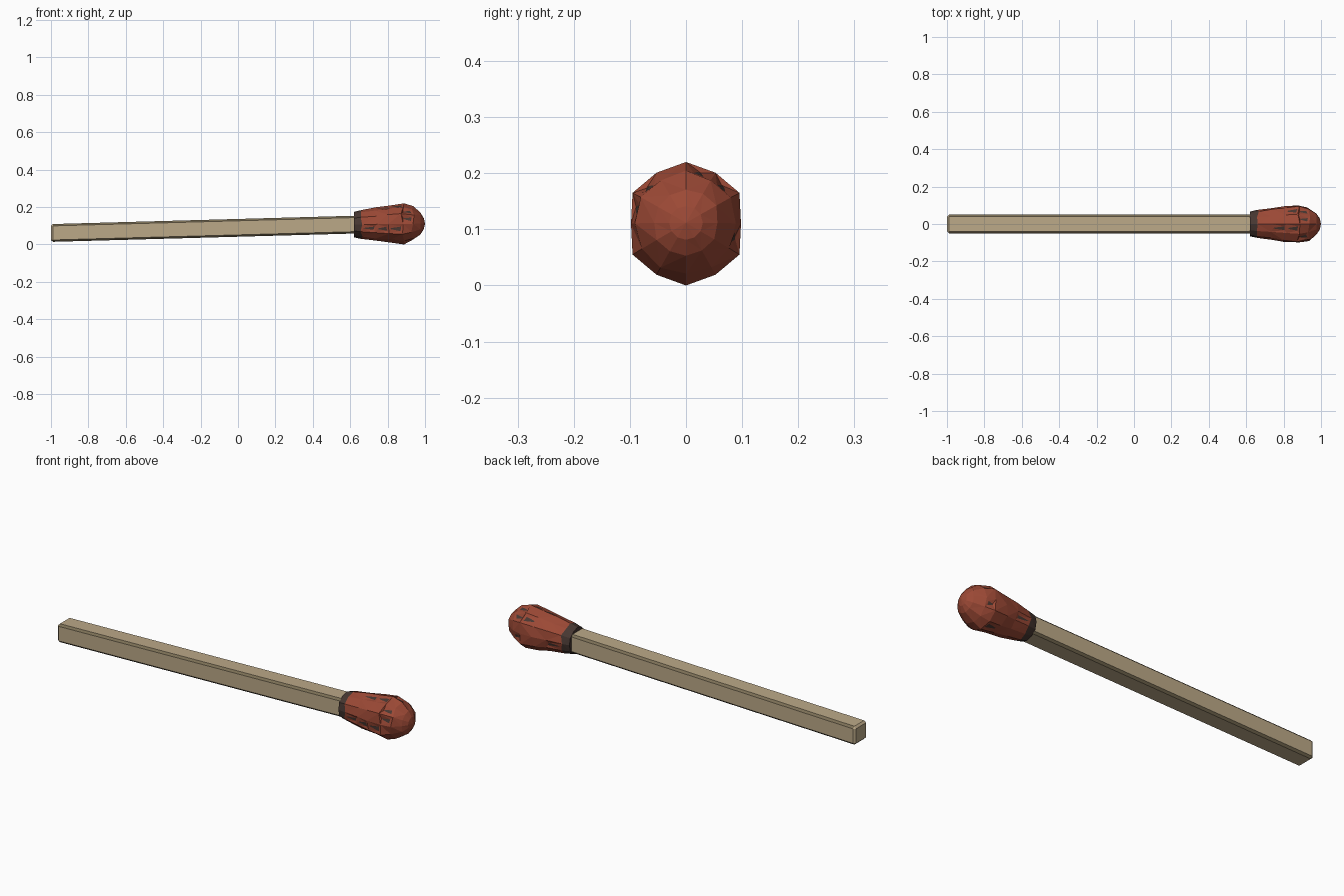
import bpy, bmesh, math, random

random.seed(7)
if "Cube" in bpy.data.objects:
    bpy.data.objects.remove(bpy.data.objects["Cube"], do_unlink=True)


def material(name, rgb):
    m = bpy.data.materials.new(name)
    m.use_nodes = True
    m.diffuse_color = (*rgb, 1)
    bsdf = m.node_tree.nodes["Principled BSDF"]
    bsdf.inputs["Base Color"].default_value = (*rgb, 1)
    bsdf.inputs["Roughness"].default_value = 0.8
    return m


def finish(bm, name, mats):
    mesh = bpy.data.meshes.new(name)
    bm.to_mesh(mesh)
    bm.free()
    for m in mats:
        mesh.materials.append(m)
    obj = bpy.data.objects.new(name, mesh)
    bpy.context.collection.objects.link(obj)


wood = material("pale wood", (0.50, 0.395, 0.245))
edge_wood = material("dark wood edge", (0.20, 0.16, 0.092))
red = material("red coating", (0.33, 0.066, 0.036))
char = material("charred brown", (0.062, 0.038, 0.031))

# Stick: a long bar with chamfered edges, rising slightly toward the head
START, END = -1.0, 0.66
bm = bmesh.new()
bmesh.ops.create_cube(bm, size=1)
for v in bm.verts:
    v.co.x = START if v.co.x < 0 else END
    v.co.y *= 0.099
    v.co.z *= 0.095
bmesh.ops.bevel(bm, geom=bm.edges[:], offset=0.01, segments=1, affect='EDGES')
bm.normal_update()
for f in bm.faces:
    n = f.normal
    if abs(n.y) > 0.4 and abs(n.z) > 0.4 and abs(n.x) < 0.1:
        f.material_index = 1
for v in bm.verts:
    v.co.z += 0.0615 + 0.0275 * (v.co.x - START)
finish(bm, "match_stick", [wood, edge_wood])

# Head: faceted, slightly lumpy bulb of rings, flattened a little at the sides
SIDES = 12
HALF_WIDTH = 0.098
profile = [  # x, ridge radius, valley radius
    (0.62, 0.068, 0.066), (0.665, 0.077, 0.075), (0.74, 0.089, 0.086),
    (0.81, 0.100, 0.096), (0.88, 0.110, 0.105), (0.935, 0.091, 0.089),
    (0.975, 0.060, 0.058), (0.993, 0.030, 0.030)]
bm = bmesh.new()
rings = []
for k, (x, ridge, valley) in enumerate(profile):
    ring = []
    for i in range(SIDES):
        a = math.tau * i / SIDES
        r = valley if i % 2 else ridge
        dx = random.uniform(-0.01, 0.01) if 0 < k < 6 else 0
        if k in (2, 3, 5, 6):
            r += random.uniform(-0.003, 0.003)
        y = max(-HALF_WIDTH, min(HALF_WIDTH, r * math.sin(a)))
        z = 0.105 + 0.013 * (x - 0.62) + r * math.cos(a)
        ring.append(bm.verts.new((x + dx, y, z)))
    rings.append(ring)
for k, (lower, upper) in enumerate(zip(rings, rings[1:])):
    for i in range(SIDES):
        j = (i + 1) % SIDES
        f = bm.faces.new((lower[i], lower[j], upper[j], upper[i]))
        f.material_index = 1 if k == 0 else 0
bm.faces.new(rings[0]).material_index = 1
tip = bm.verts.new((1.0, 0, 0.11))
for i in range(SIDES):
    bm.faces.new((rings[-1][i], rings[-1][(i + 1) % SIDES], tip))
bmesh.ops.recalc_face_normals(bm, faces=bm.faces)

# Small dark slivers sunk into scattered side facets
sides = [f for f in bm.faces if len(f.verts) == 4 and f.material_index == 0
         and 0.69 < f.calc_center_median().x < 0.92]
pits = random.sample(sides, 13)
bmesh.ops.inset_individual(bm, faces=pits, thickness=0.016, depth=-0.003)
for f in pits:
    f.material_index = 1
    center = f.calc_center_median()
    for v in f.verts:
        squeeze = 0.75 if v.co.x > center.x else 0.2
        v.co.y = center.y + (v.co.y - center.y) * squeeze
        v.co.z = center.z + (v.co.z - center.z) * squeeze
bmesh.ops.triangulate(bm, faces=[f for f in bm.faces if len(f.verts) == 4])
zmin = min(v.co.z for v in bm.verts)
for v in bm.verts:
    v.co.z -= zmin
finish(bm, "match_head", [red, char])
